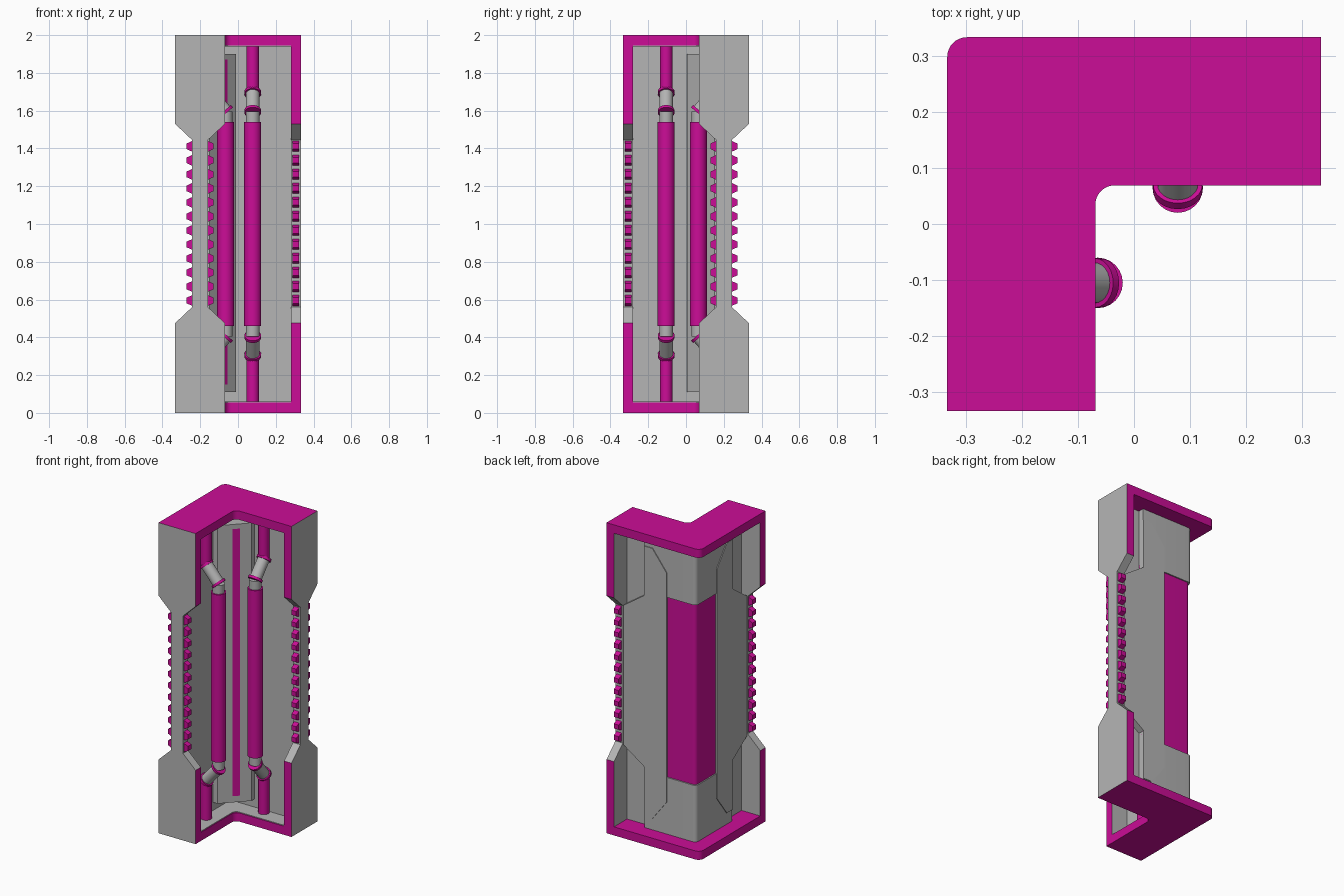
import bpy, bmesh, math
from mathutils import Vector

cube = bpy.data.objects.get("Cube")
if cube:
    bpy.data.objects.remove(cube, do_unlink=True)


def make_material(name, rgb):
    m = bpy.data.materials.new(name)
    m.use_nodes = True
    m.diffuse_color = (*rgb, 1)
    m.node_tree.nodes["Principled BSDF"].inputs["Base Color"].default_value = (*rgb, 1)
    return m


GREY = make_material("grey metal", (0.46, 0.46, 0.46))
MAGENTA = make_material("magenta trim", (0.6, 0.004, 0.31))


def keep(p):
    return Vector(p)


def swap(p):
    # Reflect the back arm onto the side arm across the diagonal
    return Vector((-p[1], -p[0], p[2]))


def finish(name, bm, mats, place=keep, rule=None, smooth=False):
    if rule:
        bm.normal_update()
        bmesh.ops.recalc_face_normals(bm, faces=bm.faces)
        for f in bm.faces:
            f.material_index = rule(f)
    for v in bm.verts:
        v.co = place(v.co)
    bmesh.ops.recalc_face_normals(bm, faces=bm.faces)
    me = bpy.data.meshes.new(name)
    bm.to_mesh(me)
    bm.free()
    for m in mats:
        me.materials.append(m)
    ob = bpy.data.objects.new(name, me)
    bpy.context.collection.objects.link(ob)
    if smooth:
        bpy.ops.object.select_all(action="DESELECT")
        ob.select_set(True)
        bpy.context.view_layer.objects.active = ob
        bpy.ops.object.shade_smooth_by_angle(angle=math.radians(35))
    return ob


def extrude(bm, pts, lo, hi, axis):
    # Sweep a 2D outline along one axis (0 = x, 1 = y, 2 = z)
    def at(p, d):
        c = list(p)
        c.insert(axis, d)
        return bm.verts.new(c)
    a = [at(p, lo) for p in pts]
    b = [at(p, hi) for p in pts]
    bm.faces.new(a)
    bm.faces.new(b)
    for i in range(len(pts)):
        j = (i + 1) % len(pts)
        bm.faces.new((a[i], a[j], b[j], b[i]))


def prism(name, pts, lo, hi, axis, mats, place=keep, rule=None, smooth=False):
    bm = bmesh.new()
    extrude(bm, pts, lo, hi, axis)
    return finish(name, bm, mats, place, rule, smooth)


def rect(x0, x1, y0, y1):
    return [(x0, y0), (x1, y0), (x1, y1), (x0, y1)]


def arc(cx, cy, r, a0, a1, n=8):
    return [(cx + r * math.cos(math.radians(a0 + (a1 - a0) * i / n)),
             cy + r * math.sin(math.radians(a0 + (a1 - a0) * i / n))) for i in range(n + 1)]


def ell(inner, outer, end, r):
    # L outline with rounded outer and inner corners
    return ([(end, inner), (end, outer)] + arc(-outer + r, outer - r, r, 90, 180)
            + [(-outer, -end), (-inner, -end)] + arc(r - inner, inner - r, r, 180, 90))


def tube(name, p, q, r, mat, place):
    p, q = Vector(p), Vector(q)
    bm = bmesh.new()
    bmesh.ops.create_cone(bm, cap_ends=True, segments=24, radius1=r, radius2=r, depth=(q - p).length)
    rot = (q - p).to_track_quat("Z", "Y")
    for v in bm.verts:
        v.co = rot @ v.co + (p + q) / 2
    finish(name, bm, [mat], place, smooth=True)


OUT, INN, PANEL, CAP = 0.333, 0.069, 0.28, 0.055

# End caps with thin inner liners
for name, z0, z1 in (("bottom_cap", 0, CAP), ("top_cap", 2 - CAP, 2)):
    prism(name, ell(INN, OUT, PANEL, 0.035), z0, z1, 2, [MAGENTA], smooth=True)
for name, z in (("floor_liner", CAP), ("ceiling_liner", 2 - CAP)):
    prism(name, ell(INN + 0.004, 0.19, PANEL, 0.03), z - 0.004, z + 0.004, 2, [GREY])

# Walls and the rounded outer corner column
prism("inner_wall", ell(0.18, 0.2, PANEL, 0.01), CAP, 2 - CAP, 2, [GREY])
for name, z0, z1, out, end, mat in (("lower_corner", CAP, 0.42, 0.238, 0.13, GREY),
                                    ("middle_corner", 0.42, 1.58, 0.23, 0.13, MAGENTA),
                                    ("upper_corner", 1.58, 2 - CAP, 0.238, 0.13, GREY)):
    prism(name, ell(0.19, out, end, 0.025), z0, z1, 2, [mat], smooth=True)

# Inner corner column with its strip
prism("inner_column", [(-0.01, 0.185), (-0.01, 0.15), (-0.15, 0.005), (-0.185, 0.005), (-0.185, 0.185)],
      0.11, 1.9, 2, [GREY])
prism("inner_strip", [(-0.088, 0.069), (-0.056, 0.102), (-0.06, 0.106), (-0.092, 0.073)],
      0.15, 1.87, 2, [MAGENTA])


def hourglass():
    right = [(OUT, 0), (OUT, 0.475), (0.243, 0.56), (0.243, 1.445), (OUT, 1.53), (OUT, 2)]
    mid = OUT + INN
    return right + [(mid - y, z) for y, z in reversed(right)]


def panel_colour(f):
    # Outer rims and ends are trim, all else is metal
    c = f.calc_center_median()
    rim = abs(f.normal.y) > 0.99 and (c.y > 0.3 or c.y < 0.1)
    return 1 if rim or abs(f.normal.z) > 0.99 else 0


def mirrored_panel():
    # Stepped cover plate, symmetric top to bottom
    low = [(-0.03, 0.26), (0.07, 0.13), (0.13, 0.13), (0.13, 0.45), (0.275, 0.55)]
    return low + [(x, 2 - z) for x, z in reversed(low)]


for side, place, pipe_x in (("back", keep, 0.078), ("side", swap, 0.105)):
    prism(side + "_end_panel", hourglass(), PANEL, OUT, 0, [GREY, MAGENTA], place, panel_colour)
    prism(side + "_cover_plate", mirrored_panel(), 0.19, 0.243, 1, [GREY], place)

    # Tapered teeth along both waist edges
    bm = bmesh.new()
    for i in range(12):
        z = 0.595 + i * 0.0742
        for base, tip in ((0.243, 0.272), (0.159, 0.13)):
            extrude(bm, [(base, z - 0.028), (tip, z - 0.015), (tip, z + 0.015), (base, z + 0.028)],
                    0.289, 0.324, 0)
    finish(side + "_teeth", bm, [MAGENTA], place)

    # Pipe: thick middle with bent ends going back to the wall
    x, near, far = pipe_x, 0.065, 0.152
    tube(side + "_main_pipe", (x, near, 0.46), (x, near, 1.54), 0.045, MAGENTA, place)
    for end, h in (("lower", lambda z: 2 - z), ("upper", lambda z: z)):
        a = Vector((x, near, h(1.595)))
        b = Vector((x, far, h(1.695)))
        d = (b - a).normalized() * 0.008
        label = side + "_" + end
        tube(label + "_neck", (x, near, h(1.53)), a, 0.036, GREY, place)
        tube(label + "_elbow", a, b, 0.036, GREY, place)
        tube(label + "_pipe", b, (x, far, h(1.95)), 0.033, MAGENTA, place)
        for k, c in enumerate((a, b)):
            tube(label + "_ring_" + str(k + 1), c - d, c + d, 0.044, MAGENTA, place)
